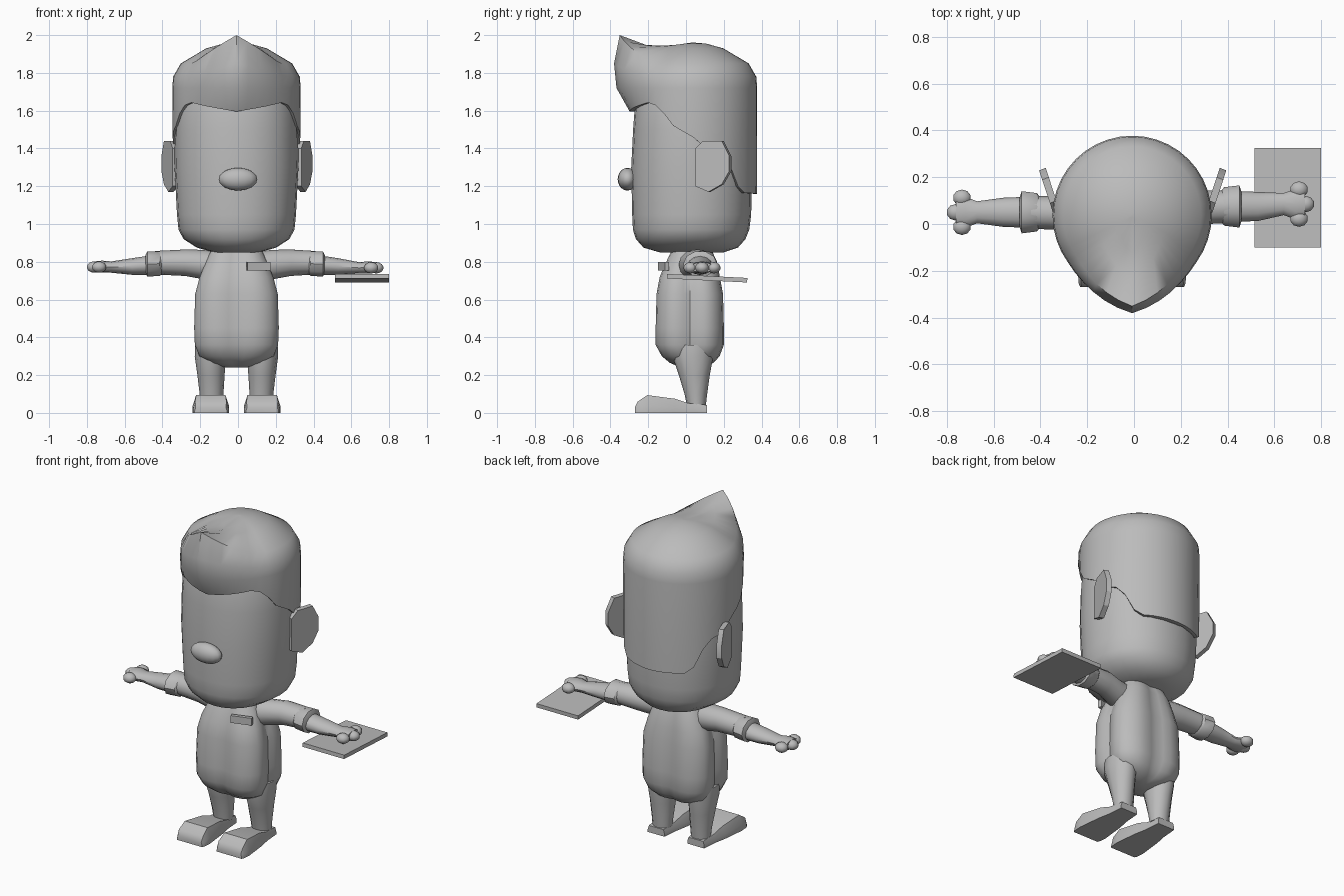
import bpy, bmesh, math
from mathutils import Matrix, Vector

if "Cube" in bpy.data.objects:
    bpy.data.objects.remove(bpy.data.objects["Cube"])

CX = -0.008  # centre line of the figure
grey = bpy.data.materials.new("plain grey")
grey.diffuse_color = (0.5, 0.5, 0.5, 1)
grey.use_nodes = True
grey.node_tree.nodes["Principled BSDF"].inputs["Base Color"].default_value = grey.diffuse_color


def finish(name, bm, angle=40):
    """Turn a bmesh into a shaded object."""
    bmesh.ops.recalc_face_normals(bm, faces=bm.faces)
    me = bpy.data.meshes.new(name)
    bm.to_mesh(me)
    bm.free()
    me.materials.append(grey)
    ob = bpy.data.objects.new(name, me)
    bpy.context.collection.objects.link(ob)
    bpy.ops.object.select_all(action='DESELECT')
    ob.select_set(True)
    bpy.context.view_layer.objects.active = ob
    bpy.ops.object.shade_smooth_by_angle(angle=math.radians(angle))
    return ob


def skin(name, rings, angle=40):
    """Bridge rings of points and cap both ends."""
    bm = bmesh.new()
    rows = [[bm.verts.new(p) for p in r] for r in rings]
    n = len(rows[0])
    for a, b in zip(rows, rows[1:]):
        for i in range(n):
            j = (i + 1) % n
            bm.faces.new((a[i], a[j], b[j], b[i]))
    bm.faces.new(rows[0])
    bm.faces.new(rows[-1])
    return finish(name, bm, angle)


def tube(name, axis, secs, n=16, power=2.0, groove=0.0):
    """Loft of rounded sections: (position, centre u, centre v, radius u, radius v)."""
    rings = []
    for t, cu, cv, ru, rv in secs:
        ring = []
        for i in range(n):
            a = math.tau * i / n
            c, s = math.cos(a), math.sin(a)
            k = (abs(c) ** power + abs(s) ** power) ** (-1 / power)
            d = abs((a + math.pi / 4) % (math.pi / 2) - math.pi / 4)
            k *= 1 - groove * max(0, 1 - d / 0.5)
            u, v = cu + ru * k * c, cv + rv * k * s
            ring.append({'x': (t, u, v), 'y': (u, t, v), 'z': (u, v, t)}[axis])
        rings.append(ring)
    return skin(name, rings)


def ball(name, loc, size, n=16):
    bm = bmesh.new()
    bmesh.ops.create_uvsphere(bm, u_segments=n, v_segments=n // 2 + 2, radius=1,
                              matrix=Matrix.Translation(loc) @ Matrix.Diagonal((*size, 1)))
    return finish(name, bm, 60)


def box(name, loc, size, rot=(0, 'X')):
    bm = bmesh.new()
    bmesh.ops.create_cube(bm, size=1, matrix=Matrix.Translation(loc)
                          @ Matrix.Rotation(rot[0], 4, rot[1]) @ Matrix.Diagonal((*size, 1)))
    return finish(name, bm, 20)


def interp(table, x):
    for (x0, y0), (x1, y1) in zip(table, table[1:]):
        if x <= x1:
            return y0 + (y1 - y0) * (x - x0) / (x1 - x0)
    return table[-1][1]


# Head
tube("head", 'z', [
    (0.85, CX, 0.03, 0.12, 0.17), (0.875, CX, 0.025, 0.21, 0.25),
    (0.92, CX, 0.025, 0.28, 0.29), (0.97, CX, 0.027, 0.307, 0.308),
    (1.05, CX, 0.03, 0.315, 0.315), (1.3, CX, 0.03, 0.328, 0.32),
    (1.5, CX, 0.03, 0.326, 0.31), (1.7, CX, 0.03, 0.31, 0.295),
    (1.82, CX, 0.03, 0.25, 0.25)], n=24, power=2.15)
ball("nose", (0, -0.31, 1.237), (0.102, 0.052, 0.06))

# Hair: round shell at the back blended into a pointed quiff at the front
hairline = [(0, 1.595), (25, 1.62), (47, 1.645), (58, 1.62), (72, 1.52), (90, 1.46),
            (106, 1.38), (122, 1.35), (138, 1.165), (180, 1.16)]
back = [(None, 0.318), (None, 0.338), (1.72, 0.34), (1.78, 0.335), (1.85, 0.295),
        (1.93, 0.16), (1.955, 0.07), (1.96, 0.01)]
quiff = [(None, 0.30), (None, 0.335), (1.72, 0.405), (1.85, 0.418), (2.0, 0.388),
         (1.95, 0.27), (1.937, 0.16), (1.96, 0.01)]
N = 40
rings = []
for (zb, rb), (zf, rf) in zip(back, quiff):
    ring = []
    for i in range(N):
        a = math.tau * i / N
        d = min(a, math.tau - a)
        w = max(0, 1 - d / 0.95) ** 1.4
        r = rb + (rf - rb) * w
        z = interp(hairline, math.degrees(d)) if zb is None else zb + (zf - zb) * w
        ring.append((CX + r * math.sin(a), 0.037 - r * math.cos(a), z))
    rings.append(ring)
skin("hair", rings, 50)

# Ears: thin octagonal plates splayed outward toward the back
outline = [(0.06, 1.20), (0.06, 1.40), (0.10, 1.44), (0.20, 1.44),
           (0.24, 1.36), (0.24, 1.28), (0.20, 1.21), (0.13, 1.17)]
for side, name in ((1, "right_ear"), (-1, "left_ear")):
    x_in = 0.315 if side > 0 else 0.31
    skin(name, [[(CX + side * (x_in + off + 0.33 * (y - 0.06)), y - 0.4 * off, z)
                 for y, z in outline] for off in (0, 0.028)], 30)

# Body with shallow folds down the front, back and sides
tube("body", 'z', [
    (0.24, CX, 0.03, 0.06, 0.06), (0.265, CX, 0.03, 0.15, 0.125),
    (0.30, CX, 0.025, 0.212, 0.165), (0.36, CX, 0.02, 0.238, 0.195),
    (0.45, CX, 0.02, 0.242, 0.195), (0.63, CX, 0.02, 0.236, 0.19),
    (0.72, CX, 0.02, 0.21, 0.172), (0.80, CX, 0.03, 0.175, 0.145),
    (0.87, CX, 0.03, 0.14, 0.11)], n=32, power=2.5, groove=0.16)
box("chest_tag", (0.108, -0.118, 0.777), (0.125, 0.022, 0.045), (0.3, 'Z'))

# Arms: sleeve, cuff, forearm, palm and three finger bumps per side
for s, name, yc, hand_y, shift, dz in ((-1, "left", 0.05, 0.05, 0.0, 0.004),
                                       (1, "right", 0.075, 0.085, -0.03, 0.0)):
    def along(x):
        return s * (x + shift)
    tube(name + "_sleeve", 'x', [
        (s * 0.08, 0.035, 0.775, 0.075, 0.075), (s * 0.18, 0.04, 0.785, 0.078, 0.078),
        (s * 0.28, yc - 0.005, 0.795, 0.072, 0.07),
        (along(0.44), yc, 0.795, 0.07, 0.062)], n=12)
    tube(name + "_cuff", 'x', [
        (along(0.405), yc, 0.79, 0.07, 0.06), (along(0.415), yc, 0.79, 0.082, 0.068),
        (along(0.48), yc, 0.788, 0.09, 0.07), (along(0.49), yc, 0.788, 0.06, 0.05)],
        n=10)
    tube(name + "_forearm", 'x', [
        (along(0.46), yc, 0.782, 0.066, 0.052), (along(0.56), yc, 0.775, 0.062, 0.044),
        (along(0.67), hand_y, 0.768 + dz, 0.047, 0.030),
        (along(0.72), hand_y, 0.77 + dz, 0.066, 0.032),
        (along(0.76), hand_y, 0.77 + dz, 0.06, 0.028)], n=12)
    for k, (fx, fy) in enumerate(((0.735, 0.062), (0.762, 0.0), (0.735, -0.062))):
        ball(f"{name}_finger_{k + 1}", (along(fx), hand_y + fy, 0.768 + dz),
             (0.04, 0.036, 0.03), 10)

# Tray under one hand
box("tray", (0.657, 0.112, 0.713), (0.285, 0.425, 0.024), (-0.05, 'X'))

# Legs and wedge-shaped feet
for s, name in ((-1, "left"), (1, "right")):
    def px(x):
        return CX + s * x
    tube(name + "_leg", 'z', [
        (0.04, px(0.132), 0.055, 0.058, 0.05), (0.10, px(0.132), 0.052, 0.063, 0.06),
        (0.20, px(0.135), 0.044, 0.072, 0.082), (0.30, px(0.138), 0.036, 0.083, 0.108),
        (0.36, px(0.138), 0.036, 0.08, 0.11)], n=12)
    # (y, half width at sole, half width on top, height)
    rows = [(-0.27, 0.085, 0.08, 0.03), (-0.255, 0.092, 0.083, 0.06),
            (-0.205, 0.096, 0.078, 0.094), (-0.06, 0.08, 0.064, 0.075),
            (0.01, 0.066, 0.056, 0.052), (0.11, 0.058, 0.05, 0.042)]
    skin(name + "_foot", [[(px(0.136 - w), y, 0), (px(0.136 - w), y, h * 0.4),
                           (px(0.136 - t), y, h), (px(0.136 + t), y, h),
                           (px(0.136 + w), y, h * 0.4), (px(0.136 + w), y, 0)]
                          for y, w, t, h in rows], 35)
